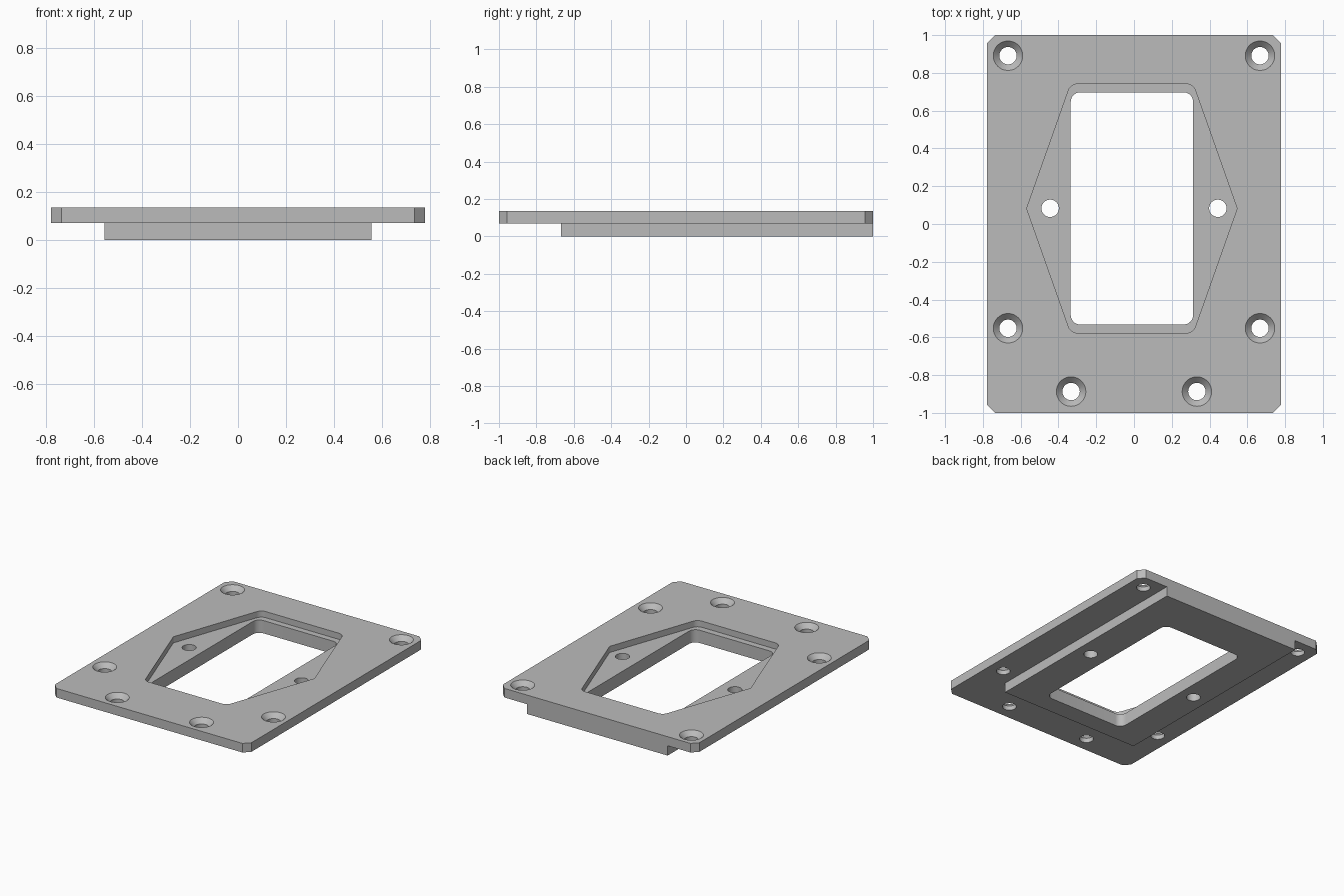
import bpy, bmesh, math
from mathutils import Vector

if "Cube" in bpy.data.objects:
    bpy.data.objects.remove(bpy.data.objects["Cube"], do_unlink=True)

TOP, STEP, FLOOR = 0.135, 0.07, 0.091   # plate top, plate underside, recess floor

grey = bpy.data.materials.new("plain grey")
grey.use_nodes = True
colour = (0.5, 0.5, 0.5, 1)
grey.diffuse_color = colour
grey.node_tree.nodes["Principled BSDF"].inputs["Base Color"].default_value = colour


def fillet(points, radii, steps=8):
    """Round each corner of a closed outline with an arc of the given radius."""
    out = []
    for i, (p, r) in enumerate(zip(points, radii)):
        p = Vector(p)
        a = (Vector(points[i - 1]) - p).normalized()
        b = (Vector(points[(i + 1) % len(points)]) - p).normalized()
        half = a.angle(b) / 2
        centre = p + (a + b).normalized() * (r / math.sin(half))
        start = p + a * (r / math.tan(half)) - centre
        end = p + b * (r / math.tan(half)) - centre
        sweep = math.pi - 2 * half
        for k in range(steps + 1):
            t = k / steps
            arc = (start * math.sin((1 - t) * sweep) + end * math.sin(t * sweep)) / math.sin(sweep)
            out.append(centre + arc)
    return out


def rectangle(x0, x1, y0, y1):
    return [(x0, y0), (x1, y0), (x1, y1), (x0, y1)]


def finish(name, bm):
    bmesh.ops.recalc_face_normals(bm, faces=bm.faces)
    mesh = bpy.data.meshes.new(name)
    bm.to_mesh(mesh)
    bm.free()
    mesh.materials.append(grey)
    obj = bpy.data.objects.new(name, mesh)
    bpy.context.collection.objects.link(obj)
    return obj


def prism(name, outline, z0, z1):
    bm = bmesh.new()
    face = bm.faces.new([bm.verts.new((p[0], p[1], z0)) for p in outline])
    top = bmesh.ops.extrude_face_region(bm, geom=[face])["geom"]
    bmesh.ops.translate(bm, vec=(0, 0, z1 - z0),
                        verts=[v for v in top if isinstance(v, bmesh.types.BMVert)])
    return finish(name, bm)


def turned(name, x, y, profile, sides=48):
    """Round cutter from (radius, height) steps, bottom to top."""
    bm = bmesh.new()
    rings = [[bm.verts.new((x + r * math.cos(math.tau * i / sides),
                            y + r * math.sin(math.tau * i / sides), z))
              for i in range(sides)] for r, z in profile]
    for low, high in zip(rings, rings[1:]):
        for i in range(sides):
            j = (i + 1) % sides
            bm.faces.new((low[i], low[j], high[j], high[i]))
    bm.faces.new(rings[0])
    bm.faces.new(rings[-1])
    return finish(name, bm)


def combine(target, tool, operation):
    mod = target.modifiers.new(tool.name, "BOOLEAN")
    mod.object, mod.operation, mod.solver = tool, operation, "EXACT"
    bpy.context.view_layer.objects.active = target
    bpy.ops.object.modifier_apply(modifier=mod.name)
    bpy.data.objects.remove(tool, do_unlink=True)


# Chamfered plate with the raised pad underneath, flush at the back
w, c = 0.777, 0.042
plate = prism("mounting_plate",
              [(-w + c, -1), (w - c, -1), (w, -1 + c), (w, 1 - c),
               (w - c, 1), (-w + c, 1), (-w, 1 - c), (-w, -1 + c)], STEP, TOP)
combine(plate, prism("lower_pad", rectangle(-0.555, 0.555, -0.667, 1), 0, STEP), "UNION")

# Six-sided recess in the top, then the window through it
hexagon = [(-0.335, -0.577), (0.313, -0.577), (0.546, 0.082),
           (0.313, 0.741), (-0.335, 0.741), (-0.568, 0.082)]
combine(plate, prism("recess_cutter", fillet(hexagon, [0.05, 0.05, 0.02] * 2),
                     FLOOR, TOP + 0.1), "DIFFERENCE")
combine(plate, prism("window_cutter",
                     fillet(rectangle(-0.335, 0.313, -0.532, 0.697), [0.05] * 4),
                     -0.1, TOP + 0.1), "DIFFERENCE")

# Countersunk screw holes and plain bolt holes, in mirrored pairs
R, HEAD, SINK = 0.046, 0.078, 0.033
for side in (-1, 1):
    for x, y in ((0.667, 0.891), (0.667, -0.552), (0.333, -0.887)):
        combine(plate, turned("screw_cutter", side * x, y,
                              [(R, -0.1), (R, TOP - SINK), (HEAD, TOP), (HEAD, TOP + 0.1)]),
                "DIFFERENCE")
    combine(plate, turned("bolt_cutter", side * 0.444, 0.083,
                          [(R, -0.1), (R, TOP + 0.1)]), "DIFFERENCE")

# Smooth round walls, crisp edges
plate.select_set(True)
bpy.context.view_layer.objects.active = plate
bpy.ops.object.shade_smooth_by_angle(angle=math.radians(25))
